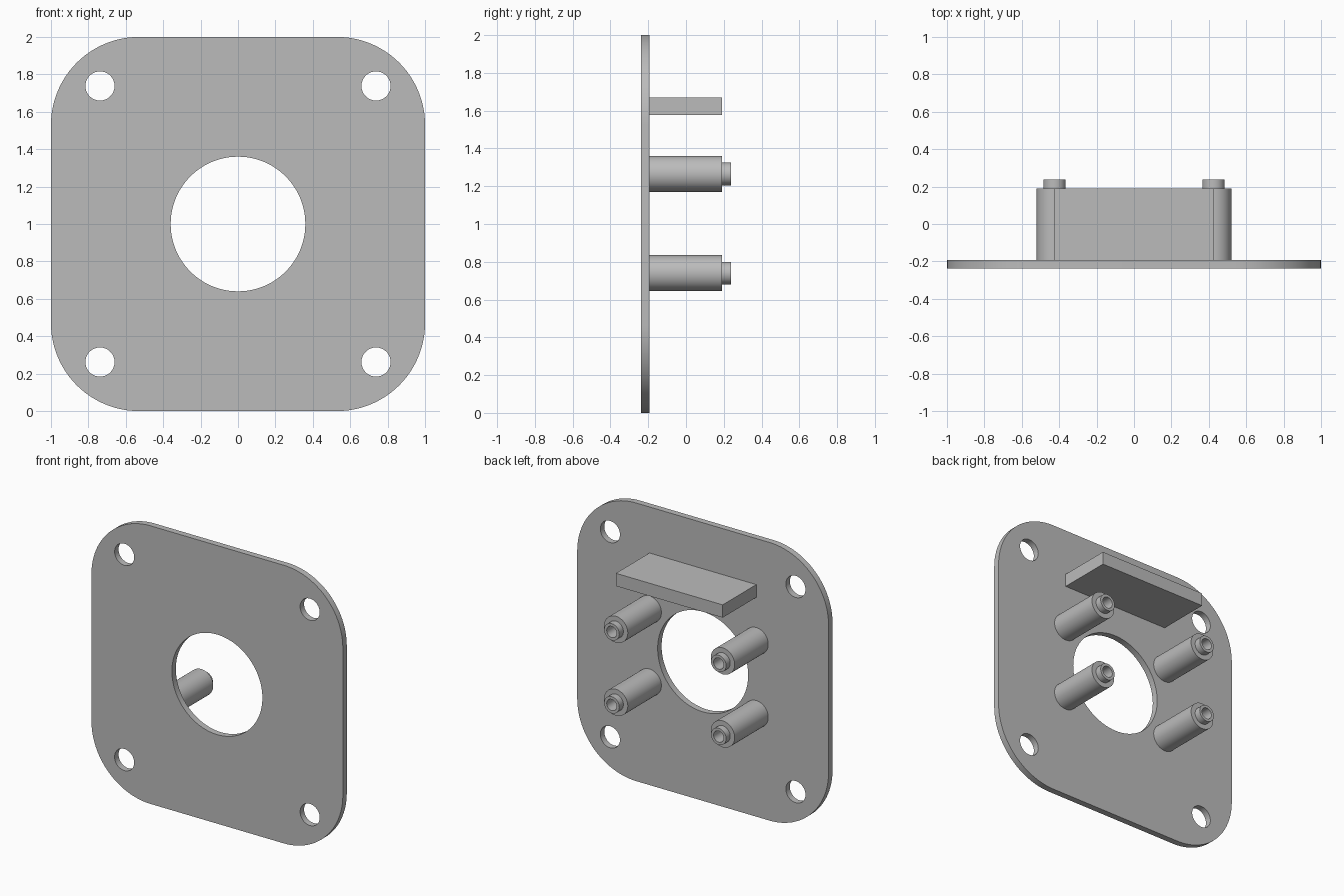
import bpy
import bmesh
from math import cos, sin, pi, radians
from mathutils import Matrix

cube = bpy.data.objects.get("Cube")
if cube:
    bpy.data.objects.remove(cube, do_unlink=True)

GREY = (0.5, 0.5, 0.5, 1)
metal = bpy.data.materials.new("plain grey")
metal.use_nodes = True
metal.diffuse_color = GREY
metal.node_tree.nodes["Principled BSDF"].inputs["Base Color"].default_value = GREY

FRONT, BACK, SHELF_END, TIP_END = -0.237, -0.192, 0.19, 0.237


def arc(cx, cy, r, start, sweep, steps):
    return [(cx + r * cos(start + sweep * i / steps),
             cy + r * sin(start + sweep * i / steps)) for i in range(steps + 1)]


def circle(cx, cy, r, steps=64):
    return arc(cx, cy, r, 0, 2 * pi, steps)[:-1]


def finish(name, bm, smooth=True):
    bmesh.ops.remove_doubles(bm, verts=bm.verts, dist=0.0002)
    bmesh.ops.recalc_face_normals(bm, faces=bm.faces)
    mesh = bpy.data.meshes.new(name)
    bm.to_mesh(mesh)
    bm.free()
    mesh.materials.append(metal)
    obj = bpy.data.objects.new(name, mesh)
    bpy.context.collection.objects.link(obj)
    if smooth:
        bpy.ops.object.select_all(action="DESELECT")
        obj.select_set(True)
        bpy.context.view_layer.objects.active = obj
        bpy.ops.object.shade_smooth_by_angle(angle=radians(35))
    return obj


# Rounded plate outline with a central opening and four screw holes
R = 0.47
outline = []
for i, (sx, sz) in enumerate([(1, 1), (-1, 1), (-1, -1), (1, -1)]):
    outline += arc(sx * (1 - R), 1 + sz * (1 - R), R, i * pi / 2, pi / 2, 24)
loops = [outline, circle(0, 1, 0.36, 96)]
loops += [circle(sx * 0.738, 1 + sz * 0.738, 0.078, 48)
          for sx in (-1, 1) for sz in (-1, 1)]

curve = bpy.data.curves.new("plate_outline", "CURVE")
curve.dimensions = "2D"
curve.fill_mode = "BOTH"
curve.extrude = (BACK - FRONT) / 2
for loop in loops:
    spline = curve.splines.new("POLY")
    spline.points.add(len(loop) - 1)
    for point, (x, z) in zip(spline.points, loop):
        point.co = (x, z, 0, 1)
    spline.use_cyclic_u = True
helper = bpy.data.objects.new("plate_outline", curve)
bpy.context.collection.objects.link(helper)
bm = bmesh.new()
bm.from_mesh(helper.to_mesh())
helper.to_mesh_clear()
bpy.data.objects.remove(helper, do_unlink=True)
bpy.data.curves.remove(curve)
bm.transform(Matrix.Translation((0, (FRONT + BACK) / 2, 0)) @ Matrix.Rotation(pi / 2, 4, "X"))
finish("mounting_plate", bm)

# Stepped standoffs with a blind bore, each a lathed profile of (radius, y)
profile = [(0.095, BACK), (0.095, SHELF_END), (0.06, SHELF_END),
           (0.06, TIP_END), (0.04, TIP_END), (0.04, -0.1), (0, -0.1)]
for side, sx in (("left", 1), ("right", -1)):
    for level, z in (("upper", 1.265), ("lower", 0.74)):
        bm = bmesh.new()
        verts = [bm.verts.new((r, y, 0)) for r, y in profile]
        edges = [bm.edges.new(pair) for pair in zip(verts, verts[1:])]
        bmesh.ops.spin(bm, geom=verts + edges, cent=(0, 0, 0), axis=(0, 1, 0),
                       angle=2 * pi, steps=48)
        bm.transform(Matrix.Translation((sx * 0.425, 0, z)))
        finish(f"{level}_{side}_standoff", bm)

# Flat shelf above the opening
bm = bmesh.new()
bmesh.ops.create_cube(bm, size=1)
bm.transform(Matrix.Translation((0, (BACK + SHELF_END) / 2, 1.623))
             @ Matrix.Diagonal((0.85, SHELF_END - BACK, 0.092, 1)))
finish("shelf", bm, smooth=False)
